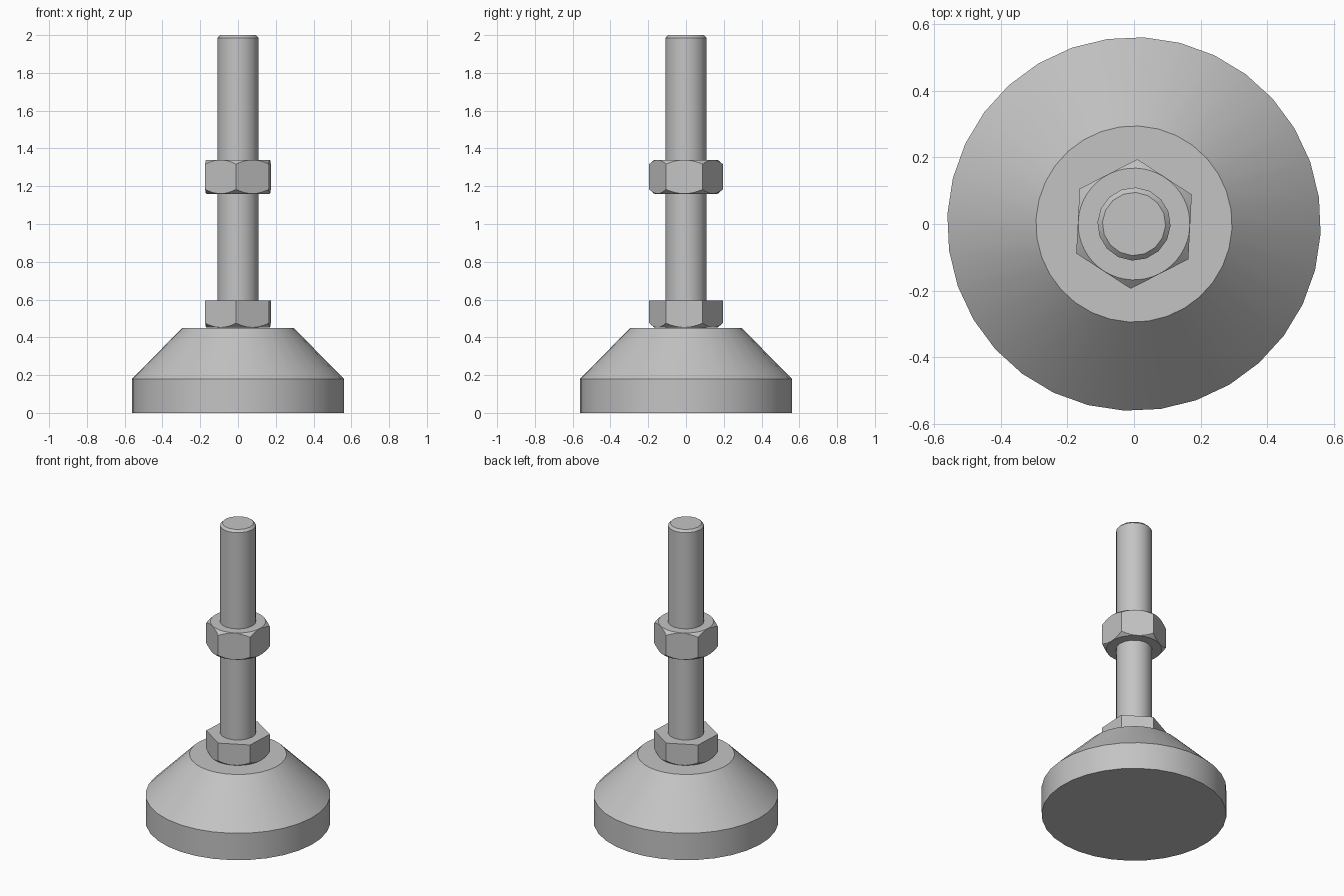
import bpy
import bmesh
from math import cos, sin, pi, radians

cube = bpy.data.objects.get("Cube")
if cube:
    bpy.data.objects.remove(cube, do_unlink=True)

TURN = radians(-3)  # slight twist shared by every part

steel = bpy.data.materials.new("steel grey")
steel.use_nodes = True
GREY = (0.55, 0.55, 0.55, 1)
steel.diffuse_color = GREY
steel.node_tree.nodes["Principled BSDF"].inputs["Base Color"].default_value = GREY


def lathe(name, profile, sides):
    """Closed solid of revolution from (radius, height) points, bottom to top."""
    bm = bmesh.new()
    rings = []
    for r, z in profile:
        angles = [TURN + pi / 2 + 2 * pi * i / sides for i in range(sides)]
        rings.append([bm.verts.new((r * cos(a), r * sin(a), z)) for a in angles])
    for low, high in zip(rings, rings[1:]):
        for i in range(sides):
            j = (i + 1) % sides
            bm.faces.new((low[i], low[j], high[j], high[i]))
    bm.faces.new(rings[0][::-1])
    bm.faces.new(rings[-1])
    mesh = bpy.data.meshes.new(name)
    bm.to_mesh(mesh)
    bm.free()
    mesh.materials.append(steel)
    obj = bpy.data.objects.new(name, mesh)
    bpy.context.collection.objects.link(obj)
    return obj


def activate(obj):
    bpy.ops.object.select_all(action="DESELECT")
    obj.select_set(True)
    bpy.context.view_layer.objects.active = obj


def smooth(obj, angle):
    activate(obj)
    bpy.ops.object.shade_smooth_by_angle(angle=radians(angle))


def hex_nut(name, bottom, top, chamfer_top):
    """Hexagonal prism with its corners turned off by a chamfered disc."""
    nut = lathe(name, [(0.195, bottom), (0.195, top)], 6)
    inner, outer, drop = 0.168, 0.21, 0.036
    profile = [(inner, bottom), (outer, bottom + drop)]
    if chamfer_top:
        profile += [(outer, top - drop), (inner, top)]
    else:
        profile += [(outer, top + drop)]
    cutter = lathe(name + "_cutter", profile, 48)
    cutter.hide_render = True
    mod = nut.modifiers.new("chamfer", "BOOLEAN")
    mod.operation = "INTERSECT"
    mod.solver = "EXACT"
    mod.object = cutter
    activate(nut)
    bpy.ops.object.modifier_apply(modifier=mod.name)
    bpy.data.objects.remove(cutter, do_unlink=True)
    smooth(nut, 20)


# Conical foot
foot = lathe("foot_base", [(0.562, 0), (0.562, 0.18), (0.295, 0.45)], 32)
smooth(foot, 30)

# Threaded rod with a chamfered tip
rod = lathe("rod", [(0.11, 0.44), (0.11, 1.985), (0.095, 2.0)], 16)
smooth(rod, 30)

# Fixed lower nut and adjustable upper nut
hex_nut("lower_nut", 0.452, 0.595, False)
hex_nut("upper_nut", 1.16, 1.34, True)
